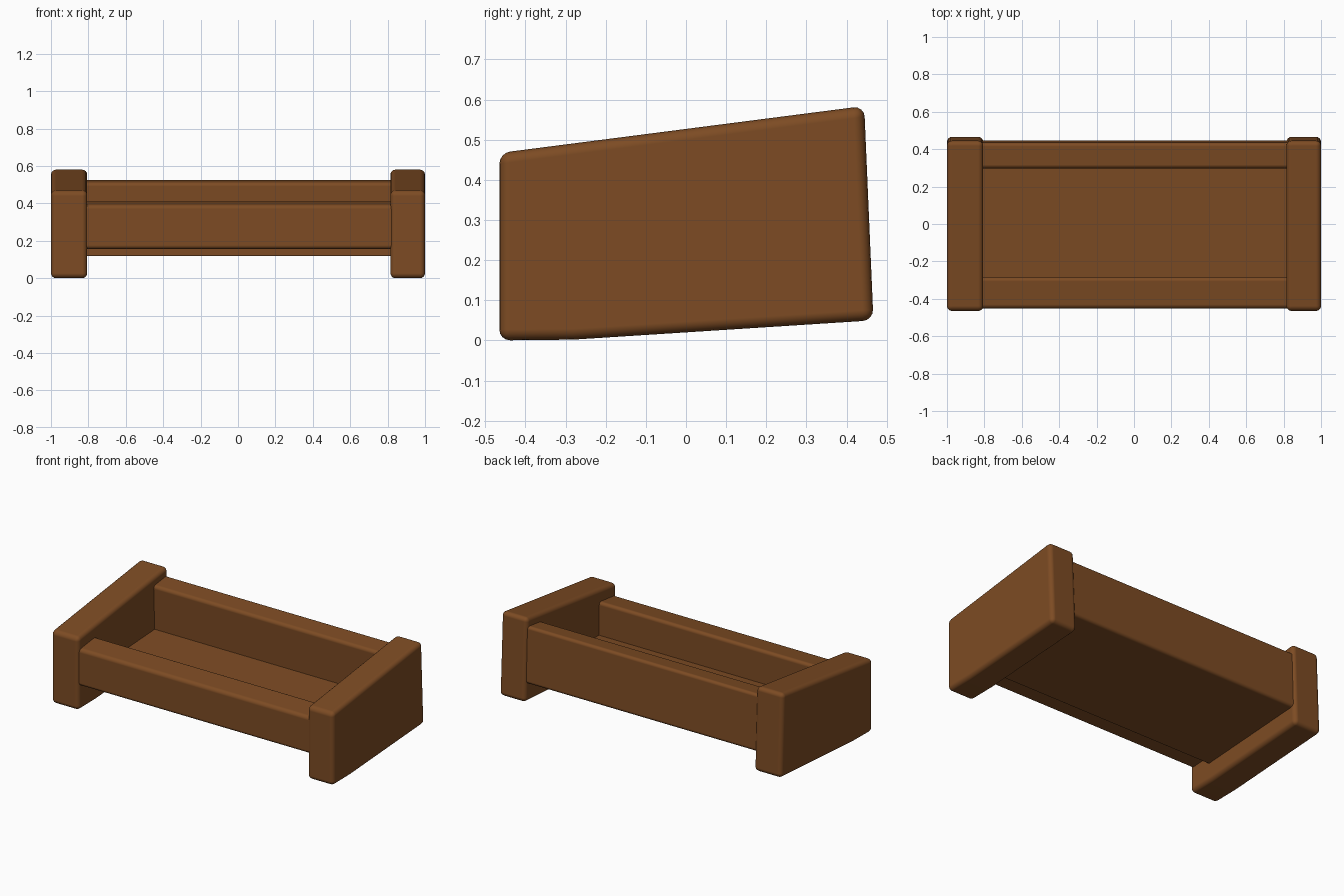
import bpy
import bmesh
import math

cube = bpy.data.objects.get("Cube")
if cube:
    bpy.data.objects.remove(cube, do_unlink=True)

# Single brown wood colour
wood = bpy.data.materials.new("brown_wood")
wood.use_nodes = True
colour = (0.205, 0.071, 0.017, 1)
wood.diffuse_color = colour
shader = next(n for n in wood.node_tree.nodes if n.type == "BSDF_PRINCIPLED")
shader.inputs["Base Color"].default_value = colour
shader.inputs["Roughness"].default_value = 0.8


def board(name, profile, x0, x1, radius):
    """Extrude a (y, z) profile along x and round its edges."""
    bm = bmesh.new()
    face = bm.faces.new([bm.verts.new((x0, y, z)) for y, z in profile])
    ext = bmesh.ops.extrude_face_region(bm, geom=[face])
    moved = [v for v in ext["geom"] if isinstance(v, bmesh.types.BMVert)]
    bmesh.ops.translate(bm, verts=moved, vec=(x1 - x0, 0, 0))
    bmesh.ops.recalc_face_normals(bm, faces=bm.faces)
    mesh = bpy.data.meshes.new(name)
    bm.to_mesh(mesh)
    bm.free()
    mesh.materials.append(wood)
    obj = bpy.data.objects.new(name, mesh)
    bpy.context.collection.objects.link(obj)

    bevel = obj.modifiers.new("rounded_edges", "BEVEL")
    bevel.width = radius
    bevel.segments = 4
    bevel.limit_method = "ANGLE"
    bevel.angle_limit = math.radians(30)
    bevel.harden_normals = True

    bpy.ops.object.select_all(action="DESELECT")
    obj.select_set(True)
    bpy.context.view_layer.objects.active = obj
    bpy.ops.object.shade_smooth_by_angle(angle=math.radians(40))


# Thick end panels with sloping top and bottom
end_profile = [(-0.465, 0), (-0.28, 0.002), (0.467, 0.05),
               (0.444, 0.584), (-0.465, 0.467)]
board("right_end_panel", end_profile, -1, -0.806, 0.027)
board("left_end_panel", end_profile, 0.815, 1, 0.027)

# Rails between the end panels
board("front_rail", [(-0.452, 0.155), (-0.285, 0.165),
                     (-0.285, 0.412), (-0.452, 0.392)], -0.85, 0.85, 0.022)
board("back_rail", [(0.31, 0.158), (0.448, 0.166),
                    (0.434, 0.529), (0.297, 0.512)], -0.85, 0.85, 0.02)

# Tilted floor, set back behind the front rail's outer face
board("floor", [(-0.3, 0.118), (0.42, 0.165),
                (0.4, 0.236), (-0.3, 0.198)], -0.83, 0.83, 0.006)
